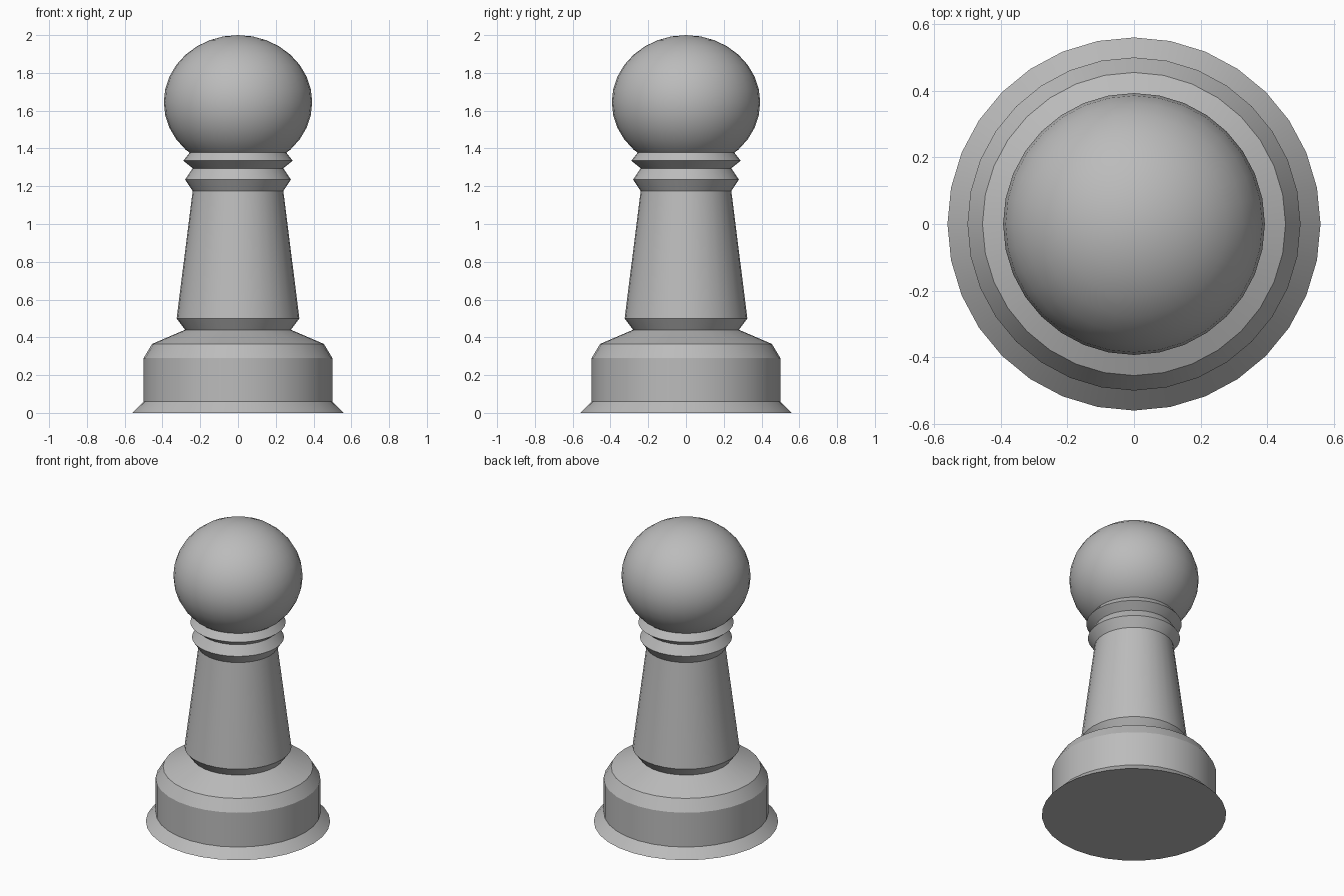
import bpy
import bmesh
import math

SEGMENTS = 32

cube = bpy.data.objects.get("Cube")
if cube:
    bpy.data.objects.remove(cube, do_unlink=True)

# Single grey finish
grey = bpy.data.materials.new("stone_grey")
grey.use_nodes = True
colour = (0.5, 0.5, 0.5, 1)
grey.diffuse_color = colour
grey.node_tree.nodes["Principled BSDF"].inputs["Base Color"].default_value = colour


def finish(name, bm):
    bmesh.ops.recalc_face_normals(bm, faces=bm.faces)
    mesh = bpy.data.meshes.new(name)
    bm.to_mesh(mesh)
    bm.free()
    mesh.materials.append(grey)
    obj = bpy.data.objects.new(name, mesh)
    bpy.context.collection.objects.link(obj)
    bpy.ops.object.select_all(action="DESELECT")
    obj.select_set(True)
    bpy.context.view_layer.objects.active = obj
    bpy.ops.object.shade_smooth_by_angle(angle=math.radians(25))
    return obj


def turned(name, profile):
    """Lathe (radius, height) points around z and cap both ends."""
    bm = bmesh.new()
    rings = []
    for r, z in profile:
        ring = []
        for i in range(SEGMENTS):
            a = math.tau * i / SEGMENTS
            ring.append(bm.verts.new((r * math.cos(a), r * math.sin(a), z)))
        rings.append(ring)
    for low, high in zip(rings, rings[1:]):
        for i in range(SEGMENTS):
            j = (i + 1) % SEGMENTS
            bm.faces.new((low[i], low[j], high[j], high[i]))
    bm.faces.new(rings[0])
    bm.faces.new(rings[-1])
    return finish(name, bm)


# Foot, tapered stem and double collar in one turned body
turned("body", [
    (0.56, 0), (0.5, 0.06), (0.5, 0.29), (0.455, 0.365),   # foot
    (0.28, 0.44), (0.325, 0.5), (0.24, 1.175),             # stem
    (0.28, 1.235), (0.24, 1.295), (0.29, 1.335), (0.25, 1.385),  # collar
])

# Slightly flattened ball on top
bm = bmesh.new()
bmesh.ops.create_uvsphere(bm, u_segments=SEGMENTS, v_segments=16, radius=1)
bmesh.ops.scale(bm, vec=(0.393, 0.393, 0.355), verts=bm.verts)
bmesh.ops.translate(bm, vec=(0, 0, 1.645), verts=bm.verts)
finish("head", bm)
